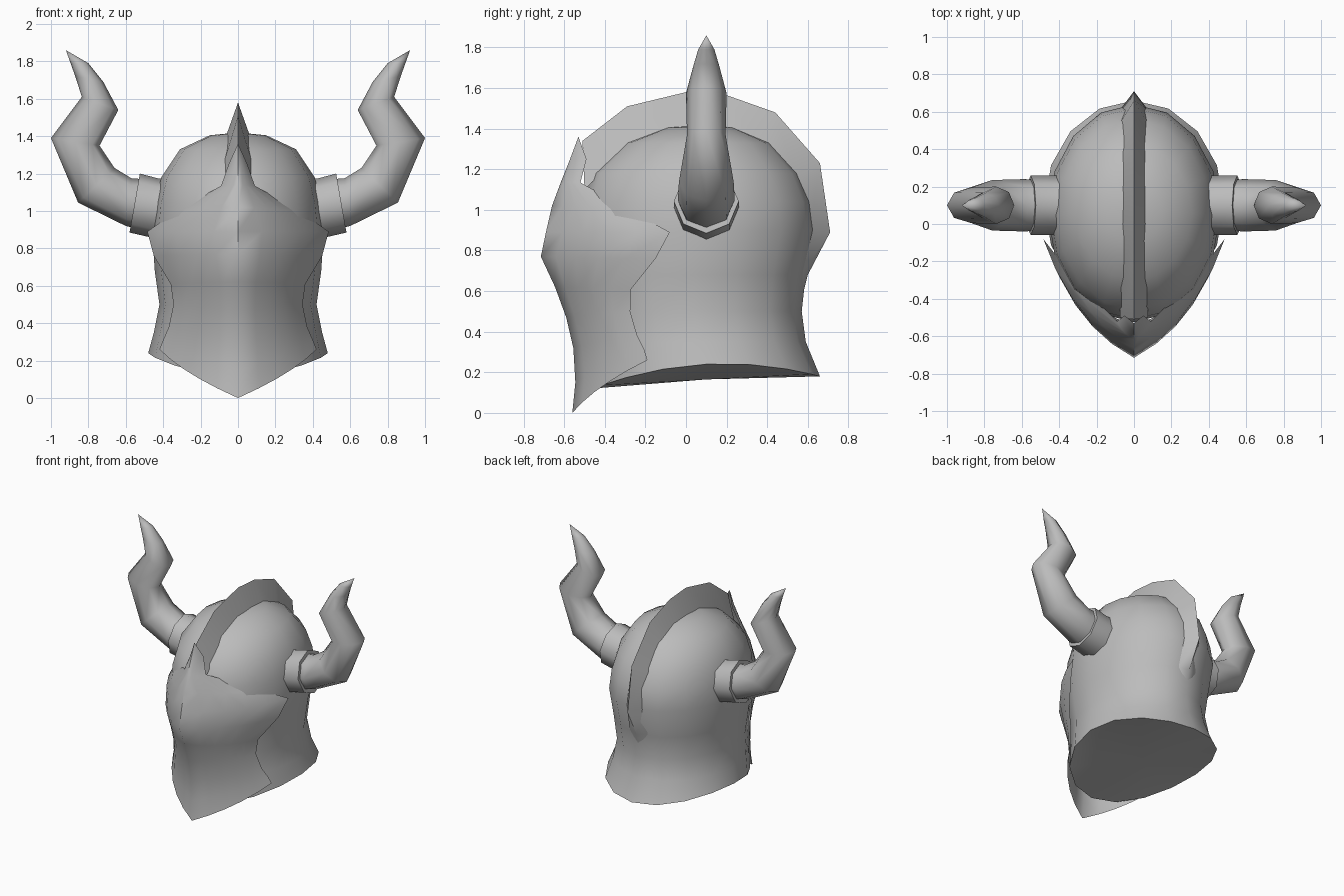
import bpy, math
from math import sin, cos, pi

if "Cube" in bpy.data.objects:
    bpy.data.objects.remove(bpy.data.objects["Cube"])

steel = bpy.data.materials.new("grey steel")
steel.use_nodes = True
grey = (0.5, 0.5, 0.5, 1)
steel.diffuse_color = grey
steel.node_tree.nodes["Principled BSDF"].inputs["Base Color"].default_value = grey


def loft(name, rows, closed=True, angle=60, start=None, end=None):
    """Skin equal-length rows of points; start/end are optional fan hubs."""
    n = len(rows[0])
    verts = [p for row in rows for p in row]
    faces = []
    for r in range(len(rows) - 1):
        for i in range(n if closed else n - 1):
            j = (i + 1) % n
            faces.append((r * n + i, r * n + j, (r + 1) * n + j, (r + 1) * n + i))
    for hub, base, flip in ((start, 0, True), (end, (len(rows) - 1) * n, False)):
        if hub:
            verts.append(hub)
            for i in range(n):
                f = (base + i, base + (i + 1) % n, len(verts) - 1)
                faces.append(f[::-1] if flip else f)
    mesh = bpy.data.meshes.new(name)
    mesh.from_pydata(verts, [], faces)
    mesh.materials.append(steel)
    mesh.validate()
    obj = bpy.data.objects.new(name, mesh)
    bpy.context.collection.objects.link(obj)
    bpy.ops.object.select_all(action="DESELECT")
    obj.select_set(True)
    bpy.context.view_layer.objects.active = obj
    bpy.ops.object.mode_set(mode="EDIT")
    bpy.ops.mesh.select_all(action="SELECT")
    bpy.ops.mesh.remove_doubles(threshold=0.0005)
    if closed:
        bpy.ops.mesh.normals_make_consistent(inside=False)
    bpy.ops.object.mode_set(mode="OBJECT")
    bpy.ops.object.shade_smooth_by_angle(angle=math.radians(angle))
    return obj


# Helmet shell: height, half width, front y, back y
SIDES = 16
shell = [(0.35, 0.45, -0.46, 0.59), (0.5, 0.42, -0.49, 0.57), (0.68, 0.445, -0.51, 0.59),
         (0.9, 0.46, -0.525, 0.64), (1.04, 0.445, -0.51, 0.62), (1.18, 0.41, -0.46, 0.56),
         (1.33, 0.31, -0.3, 0.42), (1.405, 0.15, -0.1, 0.24)]
turns = [2 * pi * i / SIDES for i in range(SIDES)]


def ring(z, w, front, back):
    mid, half = (front + back) / 2, (back - front) / 2
    return [(w * cos(a), mid + half * sin(a), z) for a in turns]


# The bottom rim dips at front and back
rim = [(x, y, 0.24 - 0.09 * sin(a) ** 2 + 0.03 * sin(a))
       for (x, y, z), a in zip(ring(0, 0.48, -0.46, 0.66), turns)]
loft("helmet_shell", [rim] + [ring(*s) for s in shell],
     start=(0, 0.1, 0.165), end=(0, 0.08, 1.42))

# Crest: ridge y, ridge z, base y, base z
crest = [(-0.51, 1.34, -0.5, 1.1), (-0.29, 1.51, -0.34, 1.26), (0, 1.58, 0, 1.37),
         (0.2, 1.565, 0.2, 1.36), (0.44, 1.48, 0.37, 1.3), (0.66, 1.23, 0.54, 1.15),
         (0.71, 0.89, 0.61, 0.9), (0.6, 0.68, 0.575, 0.69)]
rows = [[(0, ry, rz), (0.075, by, bz), (-0.075, by, bz)] for ry, rz, by, bz in crest]
loft("crest", rows, angle=40, start=(0, -0.5, 1.18), end=(0, 0.575, 0.58))

# Face plate: centre y, centre z, edge x, edge y, edge z
plate = [(-0.53, 1.36, 0, -0.53, 1.36), (-0.575, 1.24, 0.05, -0.49, 1.25),
         (-0.615, 1.14, 0.09, -0.52, 1.135), (-0.66, 1.02, 0.33, -0.28, 1.0),
         (-0.69, 0.89, 0.485, -0.08, 0.89), (-0.715, 0.77, 0.45, -0.15, 0.76),
         (-0.645, 0.62, 0.36, -0.27, 0.61), (-0.59, 0.47, 0.345, -0.275, 0.5),
         (-0.555, 0.32, 0.37, -0.24, 0.38), (-0.545, 0.15, 0.4, -0.205, 0.31),
         (-0.56, 0, 0.42, -0.19, 0.26)]


def plate_row(cy, cz, ex, ey, ez, steps=5):
    half = []
    for k in range(steps + 1):
        t = k / steps
        a, b, c = (1 - t) ** 2, 2 * t * (1 - t), t * t
        half.append((b * 0.7 * ex + c * ex,
                     a * cy + b * (cy + 0.29 * (ey - cy)) + c * ey,
                     cz + t * (ez - cz)))
    return [(-x, y, z) for x, y, z in half[:0:-1]] + half


loft("face_plate", [plate_row(*p) for p in plate][::-1], closed=False)


# Horns and collars: upper x, z, lower x, z, half depth
def horn_ring(ux, uz, lx, lz, depth, side):
    cx, cz, dx, dz = (ux + lx) / 2, (uz + lz) / 2, (ux - lx) / 2, (uz - lz) / 2
    return [(side * (cx + dx * cos(a)), 0.1 + depth * sin(a), cz + dz * cos(a))
            for a in turns[::2]]


collar = [(0.38, 1.17, 0.38, 0.85, 0.16), (0.43, 1.175, 0.45, 0.855, 0.16),
          (0.525, 1.2, 0.58, 0.885, 0.16)]
horn = [(0.5, 1.17, 0.52, 0.9, 0.135), (0.57, 1.175, 0.6, 0.92, 0.14),
        (0.66, 1.23, 0.855, 1.045, 0.135), (0.74, 1.35, 1.0, 1.39, 0.095),
        (0.64, 1.54, 0.835, 1.61, 0.1), (0.72, 1.69, 0.87, 1.72, 0.065),
        (0.8, 1.79, 0.895, 1.79, 0.04)]
for label, side in (("left", 1), ("right", -1)):
    loft(label + "_horn_collar", [horn_ring(*c, side) for c in collar],
         start=(side * 0.38, 0.1, 1.01), end=(side * 0.55, 0.1, 1.04))
    loft(label + "_horn", [horn_ring(*h, side) for h in horn],
         start=(side * 0.5, 0.1, 1.03), end=(side * 0.92, 0.1, 1.86))
